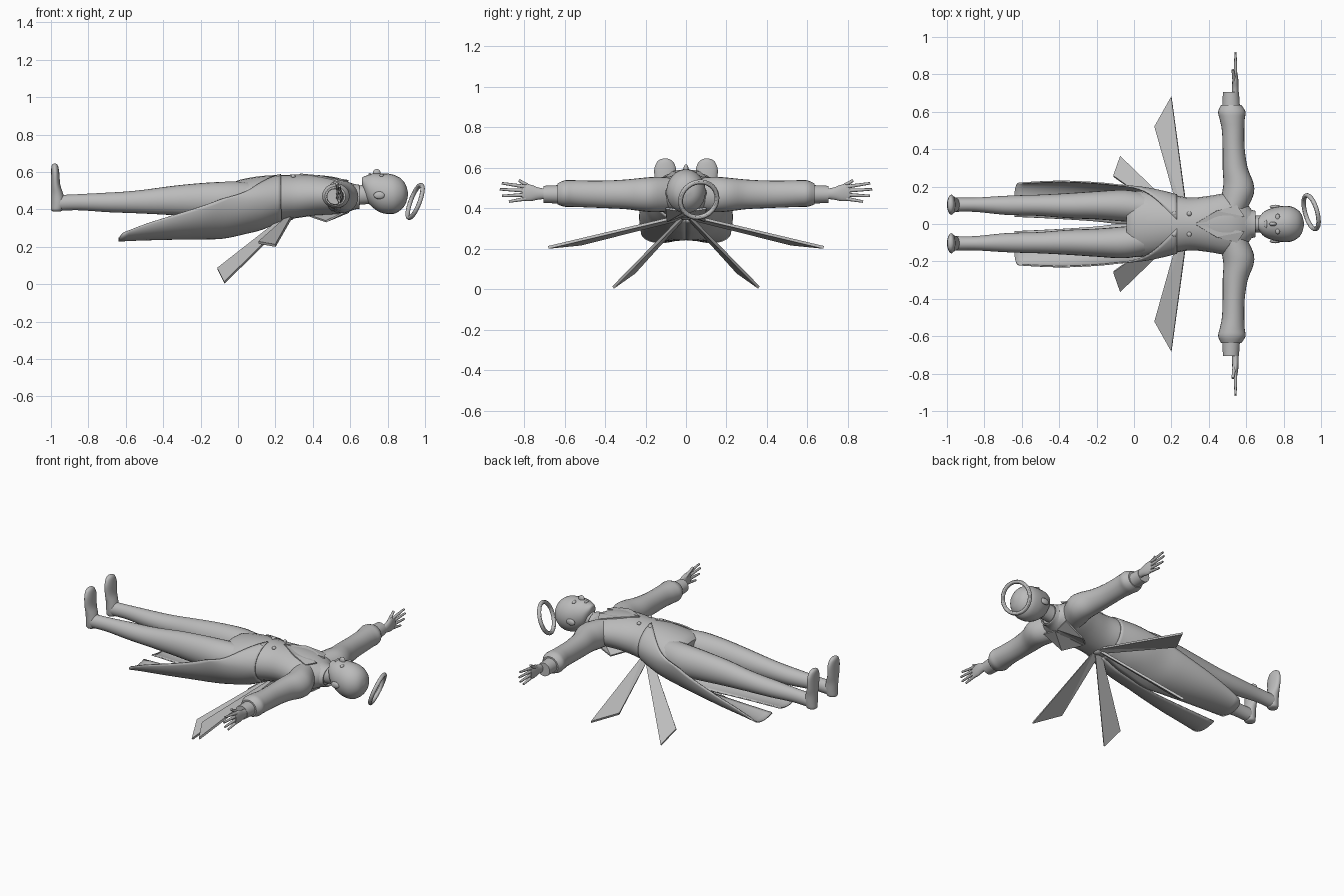
import bpy, bmesh, math
from mathutils import Vector, Matrix

cube = bpy.data.objects.get("Cube")
if cube:
    bpy.data.objects.remove(cube, do_unlink=True)

GREY = (0.5, 0.5, 0.5, 1)
grey = bpy.data.materials.new("plain grey")
grey.use_nodes = True
grey.diffuse_color = GREY
grey.node_tree.nodes["Principled BSDF"].inputs["Base Color"].default_value = GREY


def finish(name, bm, mirror=False, thickness=0, smooth=True, offset=0):
    """Turn a bmesh into an object with optional thickness and left/right mirroring."""
    bmesh.ops.recalc_face_normals(bm, faces=bm.faces[:])
    mesh = bpy.data.meshes.new(name)
    bm.to_mesh(mesh)
    bm.free()
    ob = bpy.data.objects.new(name, mesh)
    bpy.context.collection.objects.link(ob)
    mesh.materials.append(grey)
    if thickness:
        solid = ob.modifiers.new("thickness", "SOLIDIFY")
        solid.thickness = thickness
        solid.offset = offset
    if mirror:
        mod = ob.modifiers.new("mirror", "MIRROR")
        mod.use_axis = (False, True, False)
        mod.use_mirror_merge = False
    if smooth:
        bpy.ops.object.select_all(action="DESELECT")
        ob.select_set(True)
        bpy.context.view_layer.objects.active = ob
        bpy.ops.object.shade_smooth_by_angle(angle=math.radians(40))
    return ob


def spline(rows, steps=4):
    """Smoothly interpolate rows of numbers."""
    rows = [Vector(r) for r in rows]
    out = []
    for i in range(len(rows) - 1):
        a, b, c, d = (rows[min(max(k, 0), len(rows) - 1)] for k in range(i - 1, i + 3))
        for s in range(steps):
            t = s / steps
            out.append(b + (c - a) * (t / 2) + (a * 2 - b * 5 + c * 4 - d) * (t * t / 2)
                       + (b * 3 - a - c * 3 + d) * (t ** 3 / 2))
    return out + [rows[-1]]


def bridge(bm, rows, closed):
    for r, s in zip(rows, rows[1:]):
        for i in range(len(r) if closed else len(r) - 1):
            j = (i + 1) % len(r)
            bm.faces.new((r[i], r[j], s[j], s[i]))


def loft(name, axis, rows, mirror=True, caps=True, sides=24, **kw):
    """Elliptical rings along an axis; row = position, two centres, two radii."""
    bm = bmesh.new()
    rings = []
    for p, ca, cb, ra, rb in spline(rows):
        ring = []
        for k in range(sides):
            t = math.tau * k / sides
            a, b = ca + max(ra, 0.001) * math.cos(t), cb + max(rb, 0.001) * math.sin(t)
            co = {"x": (p, a, b), "y": (a, p, b), "z": (a, b, p)}[axis]
            ring.append(bm.verts.new(co))
        rings.append(ring)
    bridge(bm, rings, True)
    if caps:
        bm.faces.new(rings[0])
        bm.faces.new(rings[-1])
    return finish(name, bm, mirror, **kw)


def ball(name, centre, size, mirror=True):
    bm = bmesh.new()
    place = Matrix.Translation(centre) @ Matrix.Diagonal((*size, 1))
    bmesh.ops.create_uvsphere(bm, u_segments=16, v_segments=10, radius=1, matrix=place)
    return finish(name, bm, mirror)


def plate(name, corners, thickness):
    bm = bmesh.new()
    bm.faces.new([bm.verts.new(c) for c in corners])
    if len(corners) > 3:
        bmesh.ops.triangulate(bm, faces=bm.faces[:])
    return finish(name, bm, True, thickness, smooth=False)


# Torso, lying on its back with the head towards +x
loft("torso", "x", [
    (-0.04, 0, .45, .15, .08), (0, 0, .45, .175, .105), (.1, 0, .455, .172, .12),
    (.2, 0, .46, .158, .123), (.3, 0, .468, .141, .117), (.4, 0, .475, .15, .11),
    (.5, 0, .473, .165, .102), (.56, 0, .468, .15, .092), (.61, 0, .467, .1, .07),
    (.64, 0, .47, .06, .055)], mirror=False)
loft("neck", "x", [(.58, 0, .47, .06, .06), (.64, 0, .475, .046, .052),
                   (.72, 0, .485, .045, .055)], mirror=False)
loft("standing_collar", "x", [(.58, 0, .465, .1, .08), (.62, 0, .467, .075, .065),
                              (.65, 0, .467, .066, .06)],
     mirror=False, caps=False, thickness=.008)

# Legs and upright feet
loft("leg", "x", [
    (.06, .085, .455, .08, .09), (-.05, .098, .45, .085, .098), (-.2, .1, .45, .075, .09),
    (-.35, .098, .447, .067, .078), (-.5, .1, .441, .057, .064), (-.6, .1, .438, .054, .057),
    (-.7, .1, .437, .05, .052), (-.85, .103, .438, .038, .043), (-.96, .103, .434, .038, .042)])
loft("foot", "z", [
    (.388, -.97, .103, .015, .015), (.396, -.968, .103, .031, .032), (.43, -.963, .103, .037, .039),
    (.48, -.967, .103, .033, .042), (.53, -.975, .103, .025, .05), (.59, -.977, .103, .022, .054),
    (.625, -.979, .103, .019, .042), (.64, -.98, .103, .013, .025), (.645, -.98, .103, .004, .008)])

# Sleeves with a puffed end and narrow cuff
loft("sleeve", "y", [
    (.08, .53, .468, .075, .085), (.16, .555, .467, .085, .087), (.22, .558, .467, .08, .082),
    (.3, .541, .468, .067, .073), (.4, .533, .468, .059, .068), (.5, .53, .47, .06, .066),
    (.56, .525, .472, .067, .066), (.6, .523, .472, .073, .065), (.635, .52, .47, .055, .052)])
loft("cuff", "y", [(.62, .52, .468, .047, .046), (.705, .518, .468, .043, .042)])

# Hands: thin palms, four fingers and a thumb
loft("palm", "y", [(.69, .54, .47, .018, .024), (.73, .542, .472, .018, .03),
                   (.77, .542, .475, .016, .041), (.81, .542, .475, .01, .038)])


def finger(name, base, tip, radius):
    bm = bmesh.new()
    base, tip = Vector(base), Vector(tip)
    way = tip - base
    place = Matrix.Translation((base + tip) / 2) @ way.to_track_quat("Z", "Y").to_matrix().to_4x4()
    bmesh.ops.create_cone(bm, cap_ends=True, segments=10, radius1=radius, radius2=radius * .6,
                          depth=way.length, matrix=place)
    return finish(name, bm, True)


for n, (z, tip_y, tip_z) in enumerate([(.505, .91, .523), (.486, .92, .493),
                                       (.466, .91, .46), (.447, .875, .432)]):
    finger(f"finger_{n + 1}", (.542, .79, z), (.543, tip_y, tip_z), .01)
finger("thumb", (.54, .74, .485), (.528, .825, .537), .012)

# Head with face details
loft("head", "x", [
    (.662, 0, .55, .015, .015), (.668, 0, .543, .033, .03), (.69, 0, .513, .062, .068),
    (.72, 0, .501, .079, .091), (.76, 0, .488, .091, .104), (.8, 0, .483, .097, .108),
    (.84, 0, .48, .094, .102), (.875, 0, .481, .076, .08), (.897, 0, .481, .05, .05),
    (.908, 0, .481, .012, .012)], mirror=False)
ball("nose", (.742, 0, .594), (.02, .012, .022), False)
ball("lips", (.705, 0, .586), (.008, .022, .008), False)
ball("eye", (.768, .037, .58), (.012, .018, .009))
ball("ear", (.755, .092, .475), (.03, .011, .02))

# Halo tilted over the crown
tilt = Vector((1, .28, -.38)).to_track_quat("Z", "Y").to_euler()
bpy.ops.mesh.primitive_torus_add(major_segments=48, minor_segments=12, major_radius=.093,
                                 minor_radius=.012, location=(.947, .063, .442), rotation=tilt)
halo = bpy.context.object
halo.name = "halo"
halo.data.materials.append(grey)
bpy.ops.object.shade_smooth_by_angle()

# Coat skirt, open at the front and splitting into two tails
# row: x, centre z, depth, rise, half width, wrap angle, split angle, split lift
bm = bmesh.new()
rows = []
for x, cz, depth, rise, half, wrap, split, lift in spline([
        (.23, .46, .122, .126, .155, 3.0, 0, 0), (.13, .455, .16, .124, .18, 2.4, 0, 0),
        (.04, .45, .178, .12, .196, 1.95, 0, 0), (-.08, .455, .208, .1, .208, 1.6, 0, 0),
        (-.2, .415, .182, .1, .22, 1.57, .06, .01), (-.4, .352, .138, .1, .228, 1.57, .12, .03),
        (-.64, .277, .072, .1, .218, 1.57, .18, .04)]):
    row = []
    for k in range(17):
        v = k / 16
        t = split + (wrap - split) * v
        z = cz - (depth if t < math.pi / 2 else rise) * math.cos(t) + lift * (1 - v) ** 3
        end = max(0, -x - .5) / .14
        row.append(bm.verts.new((x + .03 * end * v ** 4, half * math.sin(t), z)))
    rows.append(row)
bridge(bm, rows, False)
finish("coat_tail", bm, True, .008)

# Lapels, rear collar flaps and buttons
plate("lapel", [(.33, .003, .588), (.44, .07, .577), (.55, .1, .55), (.59, .04, .553)], .008)
plate("collar_flap", [(.38, .01, .366), (.47, .095, .335), (.6, .1, .4), (.59, .01, .385)], .01)
for n, x in enumerate((.215, .295)):
    ball(f"button_{n + 1}", (x, .055, .576), (.013, .013, .01))

# Four flat wing blades fanning out from the back
ball("wing_knot", (.275, 0, .358), (.025, .03, .018), False)
plate("upper_wing", [(.29, .01, .365), (.2, .68, .206), (.11, .52, .222), (.255, .01, .35)], .014)
plate("lower_wing", [(.29, .01, .365), (-.073, .36, .008), (-.11, .255, .082), (.235, .01, .352)], .014)
